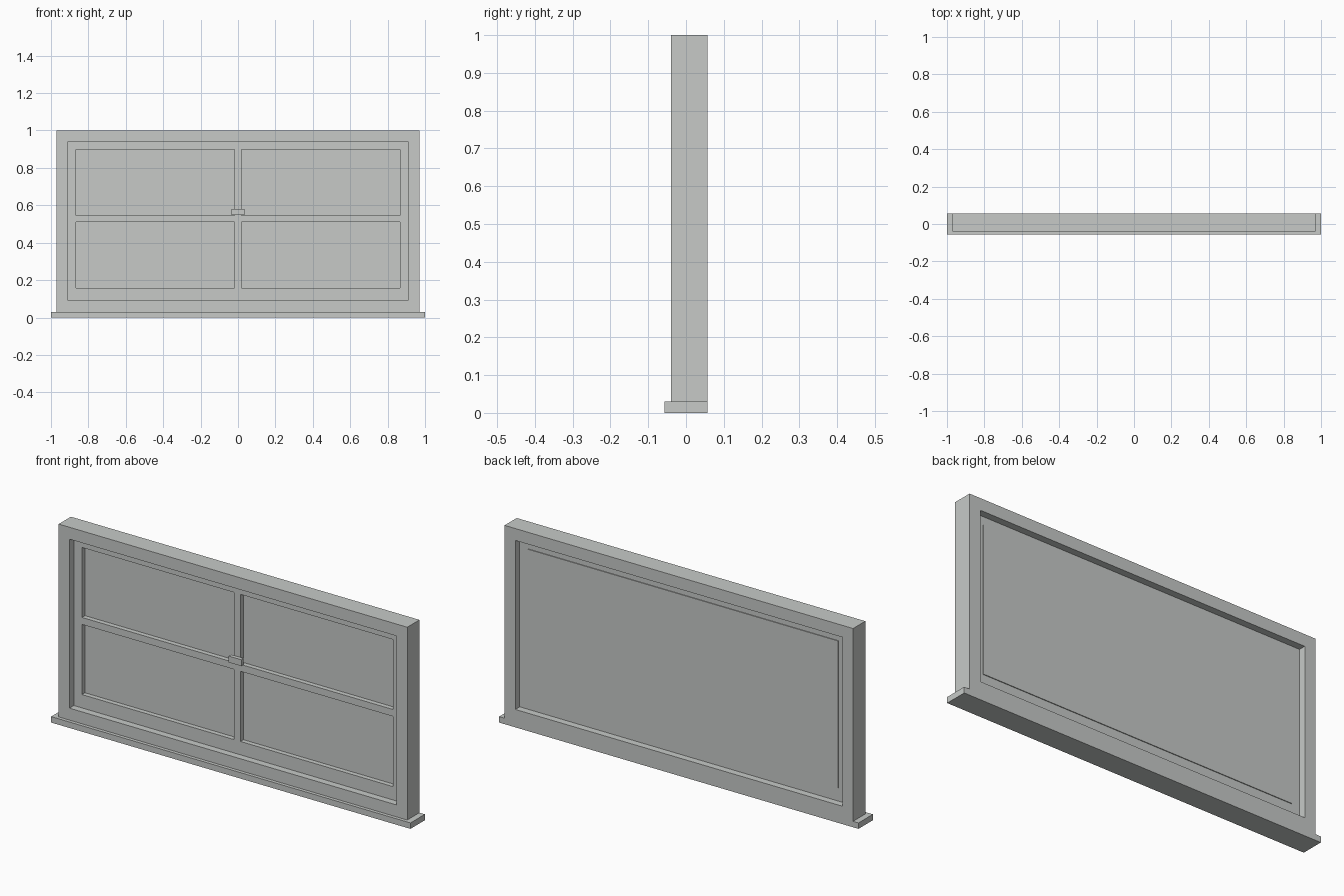
import bpy
import bmesh

cube = bpy.data.objects.get("Cube")
if cube:
    bpy.data.objects.remove(cube, do_unlink=True)

# Single pale grey finish
grey = bpy.data.materials.new("pale_grey")
grey.use_nodes = True
grey.diffuse_color = (0.57, 0.59, 0.575, 1)
grey.node_tree.nodes["Principled BSDF"].inputs["Base Color"].default_value = grey.diffuse_color


def panel(name, xs, zs, y0, y1):
    """Grid of cells in the xz plane, thickened from y0 to y1.
    Cells with both indices odd are left open."""
    bm = bmesh.new()
    grid = [[bm.verts.new((x, y0, z)) for z in zs] for x in xs]
    for i in range(len(xs) - 1):
        for j in range(len(zs) - 1):
            if i % 2 and j % 2:
                continue
            bm.faces.new((grid[i][j], grid[i + 1][j],
                          grid[i + 1][j + 1], grid[i][j + 1]))
    extruded = bmesh.ops.extrude_face_region(bm, geom=bm.faces[:], use_keep_orig=True)
    moved = [g for g in extruded["geom"] if isinstance(g, bmesh.types.BMVert)]
    bmesh.ops.translate(bm, verts=moved, vec=(0, y1 - y0, 0))
    bmesh.ops.recalc_face_normals(bm, faces=bm.faces[:])
    mesh = bpy.data.meshes.new(name)
    bm.to_mesh(mesh)
    bm.free()
    mesh.materials.append(grey)
    obj = bpy.data.objects.new(name, mesh)
    bpy.context.collection.objects.link(obj)
    return obj


# Projecting sill and outer frame
panel("sill", (-1, 1), (0, 0.03), -0.057, 0.057)
panel("outer_frame", (-0.97, -0.91, 0.91, 0.97), (0.03, 0.09, 0.94, 1), -0.04, 0.057)

# Sash with central glazing bars, making four openings
panel("sash", (-0.91, -0.865, -0.018, 0.018, 0.865, 0.91),
      (0.09, 0.157, 0.51, 0.545, 0.897, 0.94), -0.005, 0.022)

# Glass sheet, standing slightly proud of the back of the sash
panel("glass", (-0.865, 0.865), (0.157, 0.897), 0.019, 0.026)

# Latch on the centre bar
panel("latch", (-0.035, 0.035), (0.548, 0.58), -0.024, -0.005)
